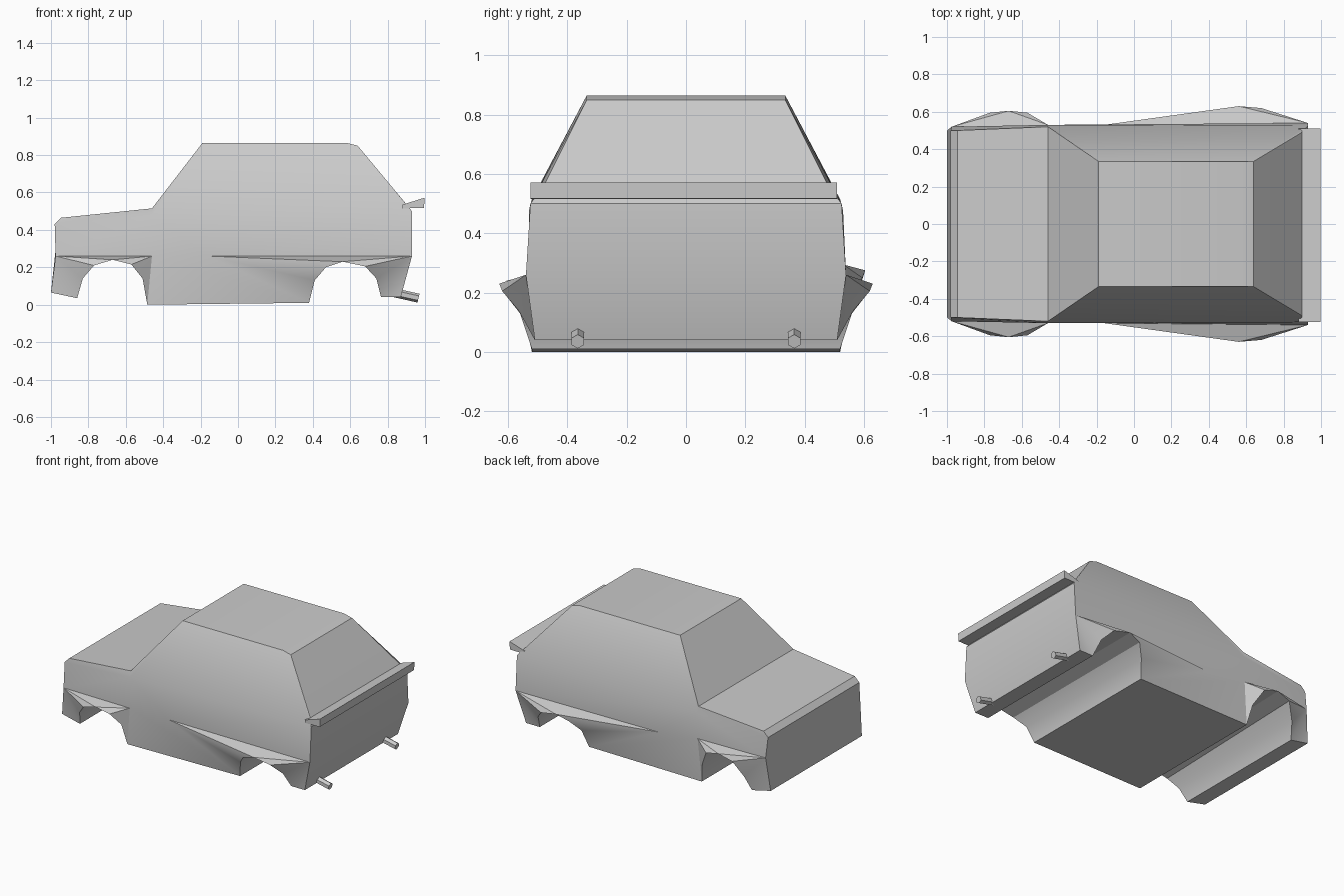
import bpy
import bmesh
import math
from mathutils import Vector

if "Cube" in bpy.data.objects:
    bpy.data.objects.remove(bpy.data.objects["Cube"], do_unlink=True)

# One plain grey paint for every part
paint = bpy.data.materials.new("grey paint")
paint.use_nodes = True
GREY = (0.6, 0.6, 0.6, 1)
paint.diffuse_color = GREY
paint.node_tree.nodes["Principled BSDF"].inputs["Base Color"].default_value = GREY


def add_object(name, bm, smooth_angle=None):
    """Turn a bmesh into a painted object with outward normals."""
    bmesh.ops.recalc_face_normals(bm, faces=bm.faces)
    mesh = bpy.data.meshes.new(name)
    bm.to_mesh(mesh)
    bm.free()
    mesh.materials.append(paint)
    obj = bpy.data.objects.new(name, mesh)
    bpy.context.collection.objects.link(obj)
    if smooth_angle:
        bpy.ops.object.select_all(action="DESELECT")
        obj.select_set(True)
        bpy.context.view_layer.objects.active = obj
        bpy.ops.object.shade_smooth_by_angle(angle=math.radians(smooth_angle))
    return obj


# Side outline of the body: x, half width, height
outline = {
    "bumper_low": (-1.0, .5, .065),
    "nose_low": (-.975, .52, .26),
    "nose": (-.98, .5, .43),
    "hood_front": (-.945, .5, .465),
    "hood_back": (-.46, .52, .515),
    "roof_front": (-.19, .335, .865),
    "roof_back": (.58, .335, .865),
    "roof_edge": (.64, .335, .85),
    "window_base": (.89, .485, .55),
    "tail_top": (.93, .525, .5),
    "tail_mid": (.93, .54, .26),
    "tail_low": (.87, .51, .04),
    "rear_arch_6": (.765, .51, .04),
    "rear_arch_5": (.74, .565, .14),
    "rear_arch_4": (.68, .62, .205),
    "rear_arch_3": (.56, .63, .23),
    "rear_arch_2": (.47, .615, .2),
    "rear_arch_1": (.41, .56, .13),
    "rear_arch_0": (.38, .52, .01),
    "front_arch_6": (-.485, .52, 0),
    "front_arch_5": (-.51, .55, .14),
    "front_arch_4": (-.57, .595, .215),
    "front_arch_3": (-.67, .605, .24),
    "front_arch_2": (-.77, .595, .21),
    "front_arch_1": (-.83, .55, .14),
    "front_arch_0": (-.86, .505, .035),
}

# Points inside the side panel
inner = {
    "fender_back": (-.46, .53, .475),
    "belt_front": (-.46, .53, .26),
    "belt_mid": (-.16, .53, .26),
}

panels = [
    "nose hood_front hood_back fender_back",
    "nose_low nose fender_back belt_front",
    "hood_back roof_front fender_back",
    "fender_back roof_front roof_back roof_edge window_base tail_top",
    "belt_front fender_back tail_top tail_mid belt_mid",
    "belt_front belt_mid rear_arch_0 front_arch_6",
    "belt_mid rear_arch_3 tail_mid",
    "belt_front front_arch_3 nose_low",
    "tail_mid rear_arch_6 tail_low",
    "nose_low front_arch_0 bumper_low",
]


def fan(centre, arch, first, last):
    """Triangles from a belt point to part of a wheel arch edge."""
    return [f"{centre} {arch}_{i} {arch}_{i + 1}" for i in range(first, last)]


panels += fan("belt_mid", "rear_arch", 0, 3) + fan("tail_mid", "rear_arch", 3, 6)
panels += fan("nose_low", "front_arch", 0, 3) + fan("belt_front", "front_arch", 3, 6)

# The front flare sits slightly higher on one side
raised = ["nose_low", "belt_front", "front_arch_2", "front_arch_3", "front_arch_4"]


def build_body():
    bm = bmesh.new()
    sides = []
    for side in (-1, 1):
        verts = {}
        for key, (x, y, z) in {**outline, **inner}.items():
            lift = .035 if side > 0 and key in raised else 0
            verts[key] = bm.verts.new((x, side * y, z + lift))
        for panel in panels:
            bm.faces.new([verts[key] for key in panel.split()])
        sides.append(verts)
    # Skin running across the car, including the open wheel tunnels
    right, left = sides
    keys = list(outline)
    for a, b in zip(keys, keys[1:] + keys[:1]):
        bm.faces.new((right[a], right[b], left[b], left[a]))
    return add_object("car_body", bm, 30)


def build_spoiler():
    # Wedge-shaped blade above the tail
    section = [(.88, .515), (.995, .517), (.997, .572), (.88, .535)]
    bm = bmesh.new()
    right, left = ([bm.verts.new((x, y, z)) for x, z in section] for y in (-.525, .51))
    bm.faces.new(right)
    bm.faces.new(left)
    for i in range(len(section)):
        j = (i + 1) % len(section)
        bm.faces.new((right[i], right[j], left[j], left[i]))
    return add_object("rear_spoiler", bm)


def build_exhaust(name, y):
    # Six-sided pipe tilted down towards the back
    start, end = Vector((.84, y, .063)), Vector((.965, y, .035))
    bm = bmesh.new()
    bmesh.ops.create_cone(bm, cap_ends=True, segments=6, radius1=.024,
                          radius2=.024, depth=(end - start).length)
    turn = (end - start).to_track_quat("Z", "Y").to_matrix().to_4x4()
    bm.transform(turn)
    bmesh.ops.translate(bm, verts=bm.verts, vec=(start + end) / 2)
    return add_object(name, bm)


build_body()
build_spoiler()
build_exhaust("left_exhaust", -.365)
build_exhaust("right_exhaust", .365)
